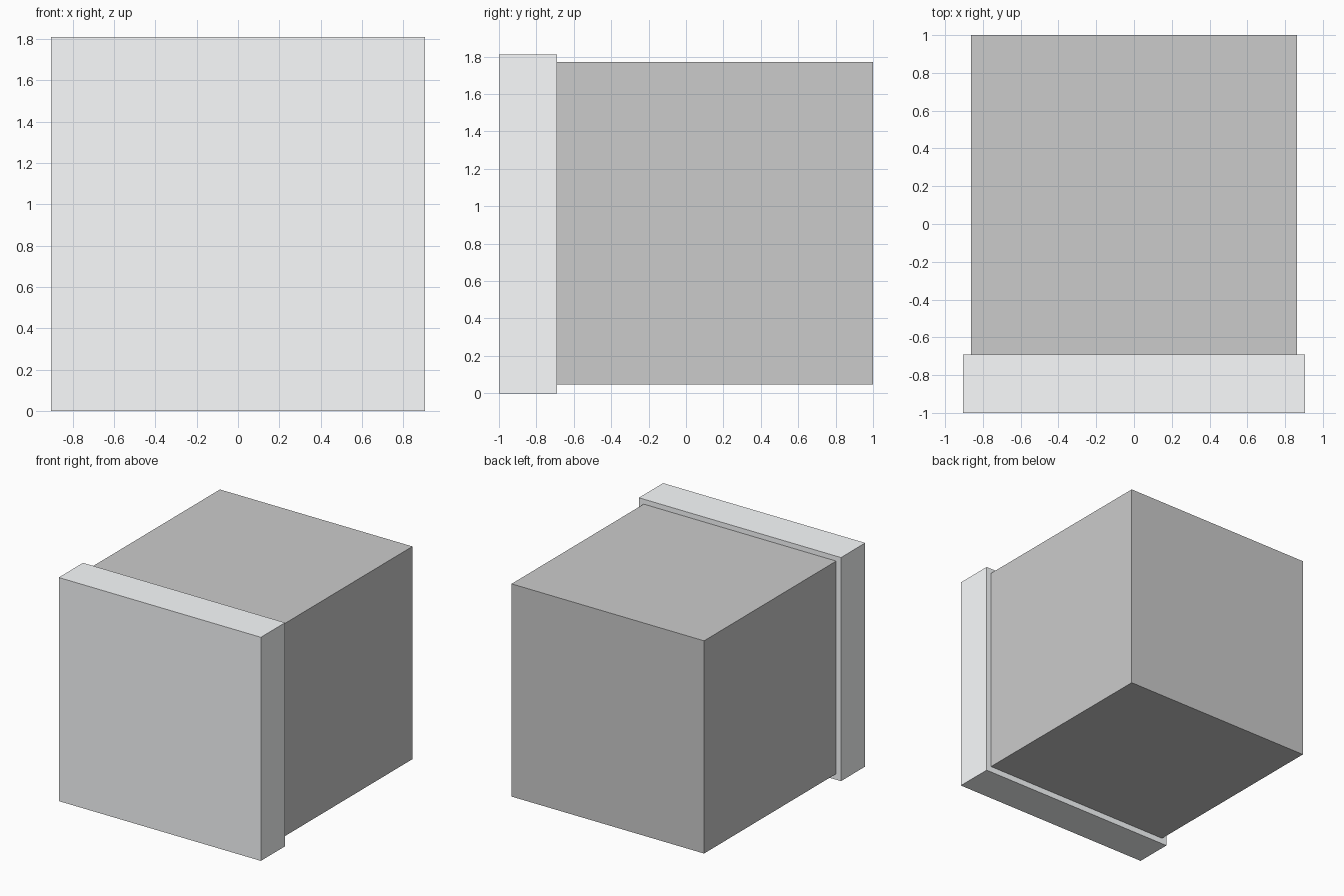
import bpy

if "Cube" in bpy.data.objects:
    bpy.data.objects.remove(bpy.data.objects["Cube"])


def box(name, x, y, z, color):
    """Coloured box from (min, max) ranges on each axis."""
    bpy.ops.mesh.primitive_cube_add(size=1, location=[(a + b) / 2 for a, b in (x, y, z)])
    obj = bpy.context.object
    obj.name = name
    obj.scale = [b - a for a, b in (x, y, z)]
    bpy.ops.object.transform_apply(location=False, rotation=False, scale=True)
    mat = bpy.data.materials.new(name + "_paint")
    mat.diffuse_color = (*color, 1)
    mat.use_nodes = True
    mat.node_tree.nodes["Principled BSDF"].inputs["Base Color"].default_value = mat.diffuse_color
    obj.data.materials.append(mat)
    return obj


# Main cabinet block, off-white
box("cabinet_body", (-0.862, 0.862), (-0.69, 1.0), (0.048, 1.77), (0.96, 0.975, 0.97))

# Slightly larger slab across the front, cool white
box("front_panel", (-0.905, 0.905), (-1.0, -0.69), (0.0, 1.81), (0.96, 0.98, 0.99))
